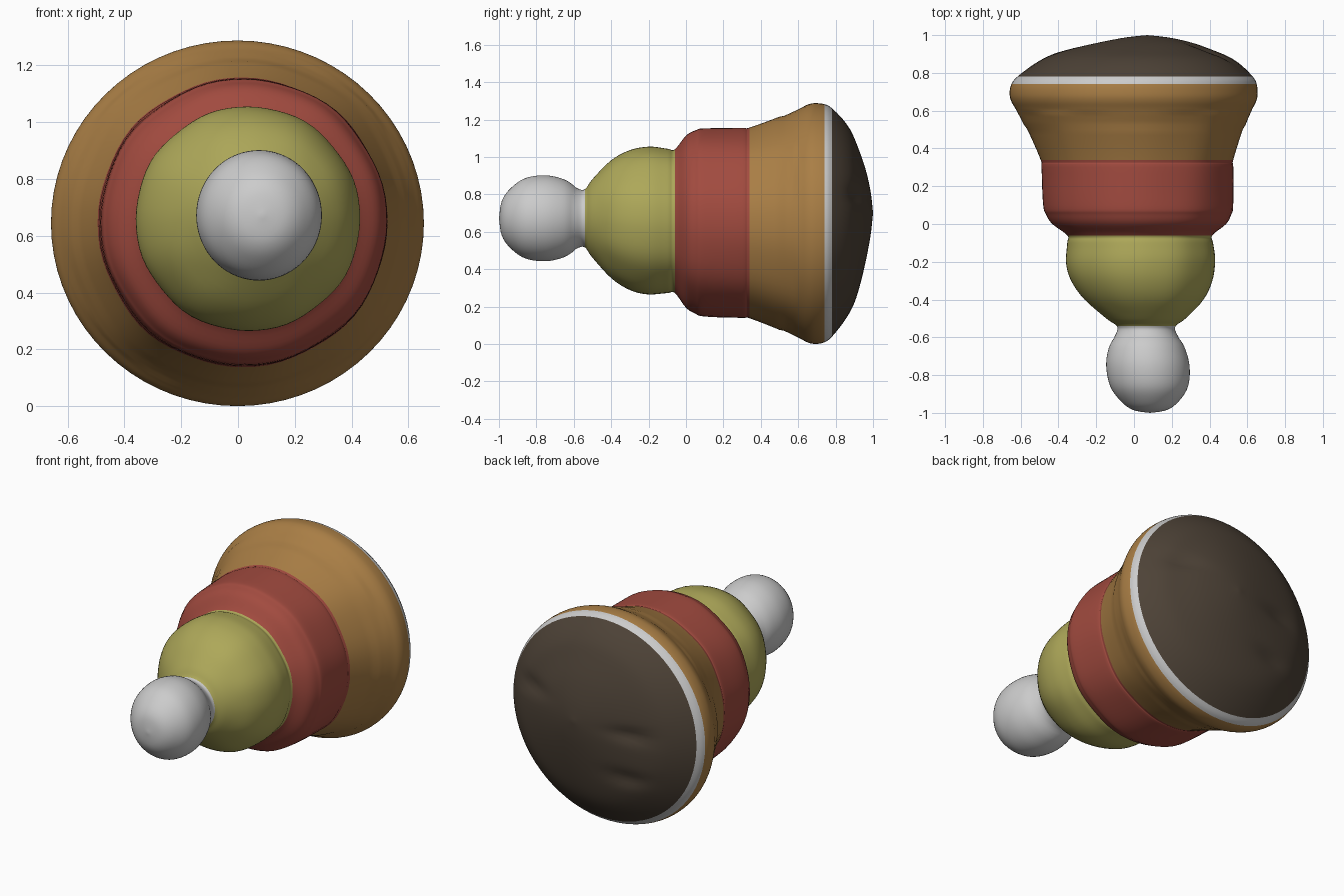
import bpy, bmesh, math
from mathutils import Vector

if "Cube" in bpy.data.objects:
    bpy.data.objects.remove(bpy.data.objects["Cube"])

# Each part: colour (None = grey) and its (y, radius) profile from front to back
PARTS = {
    "ball": (None, [(-1, 0), (-.985, .09), (-.94, .155), (-.86, .21), (-.75, .225),
                    (-.65, .203), (-.58, .16)]),
    "yellow_tier": ((.42, .39, .1, 1), [(-.54, .156), (-.5, .21), (-.4, .315), (-.3, .374),
                                        (-.2, .395), (-.1, .386)]),
    "red_tier": ((.36, .07, .05, 1), [(-.06, .384), (0, .46), (.05, .49), (.1, .503), (.3, .508)]),
    "orange_skirt": ((.4, .21, .06, 1), [(.34, .51), (.5, .57), (.6, .616), (.65, .642), (.69, .65)]),
    "silver_rim": (None, [(.74, .643)]),
    "brown_base": ((.075, .055, .038, 1), [(.78, .617), (.85, .535), (.9, .445), (.95, .29),
                                           (.985, .13), (1, 0)]),
}
# Bent axis of the stack: y, x, z
AXIS = [(-1, .085, .672), (-.55, .065, .672), (-.2, .035, .66), (.2, .02, .648),
        (.7, -.002, .644), (.9, .02, .66), (1, .07, .7)]
SIDES, STEPS = 72, 5
pts = [p for _, prof in PARTS.values() for p in prof]


def spline(p0, p1, p2, p3, t):
    return [.5 * (2 * b + (c - a) * t + (2 * a - 5 * b + 4 * c - d) * t * t
                  + (3 * b - a - 3 * c + d) * t ** 3) for a, b, c, d in zip(p0, p1, p2, p3)]


def station(i, t):
    """Smooth point on the profile."""
    near = [pts[max(0, min(len(pts) - 1, k))] for k in (i - 1, i, i + 1, i + 2)]
    return spline(*near, t)


def centre(y):
    """Axis position at depth y, eased between the axis points."""
    i = max(k for k in range(len(AXIS) - 1) if k == 0 or AXIS[k][0] <= y)
    a, b = AXIS[i], AXIS[i + 1]
    t = max(0, min(1, (y - a[0]) / (b[0] - a[0])))
    t = t * t * (3 - 2 * t)
    return a[1] + (b[1] - a[1]) * t, a[2] + (b[2] - a[2]) * t


def ring(y, r):
    cx, cz = centre(y)
    out = []
    for k in range(SIDES):
        a = 2 * math.pi * k / SIDES
        # gentle hand-moulded waviness on the tiers, slightly wide at the skirt
        wave = .008 * math.sin(8 * a + 3 * y) * abs(math.sin(2 * a)) if -.45 < y < .6 else 0
        wide = .01 if y > .5 else -.02 if y < -.6 else 0
        x = cx + r * (1 + wave + wide) * math.cos(a)
        z = cz + r * (1 + wave - wide) * math.sin(a)
        # shallow dents in the back
        dent = sum(.02 * math.exp(-((x - dx) / .12) ** 2 - ((z - dz) / .04) ** 2)
                   for dx, dz in ((-.28, .68), (-.24, .4), (.42, .8))) if y > .8 else 0
        out.append(Vector((x, y - dent, z)))
    return out


def band(name, colour, first, last):
    """Loft one part between two profile points."""
    stations = [station(i, t / STEPS) for i in range(first, last) for t in range(STEPS)]
    stations.append(station(last, 0))
    bm = bmesh.new()
    rings = [[bm.verts.new(v) for v in ring(*s)] for s in stations]
    for a, b in zip(rings, rings[1:]):
        for k in range(SIDES):
            n = (k + 1) % SIDES
            # counter-clockwise seen from outside
            bm.faces.new((a[k], a[n], b[n], b[k])).smooth = True
    bmesh.ops.remove_doubles(bm, verts=bm.verts, dist=.0001)
    mesh = bpy.data.meshes.new(name)
    bm.normal_update()
    out = 0
    for f in bm.faces:
        c = f.calc_center_median()
        out += f.normal.x * (c.x - .04) + f.normal.z * (c.z - .66)
    if out < 0:
        bmesh.ops.reverse_faces(bm, faces=bm.faces)
    bm.to_mesh(mesh)
    bm.free()
    obj = bpy.data.objects.new(name, mesh)
    bpy.context.collection.objects.link(obj)
    if colour:
        mat = bpy.data.materials.new(name)
        mat.diffuse_color = colour
        mat.use_nodes = True
        mat.node_tree.nodes["Principled BSDF"].inputs["Base Color"].default_value = mat.diffuse_color
        mesh.materials.append(mat)


# Stack the parts end to end from ball to base
start = 0
for name, (colour, prof) in PARTS.items():
    end = min(start + len(prof), len(pts) - 1)
    band(name, colour, start, end)
    start = end
